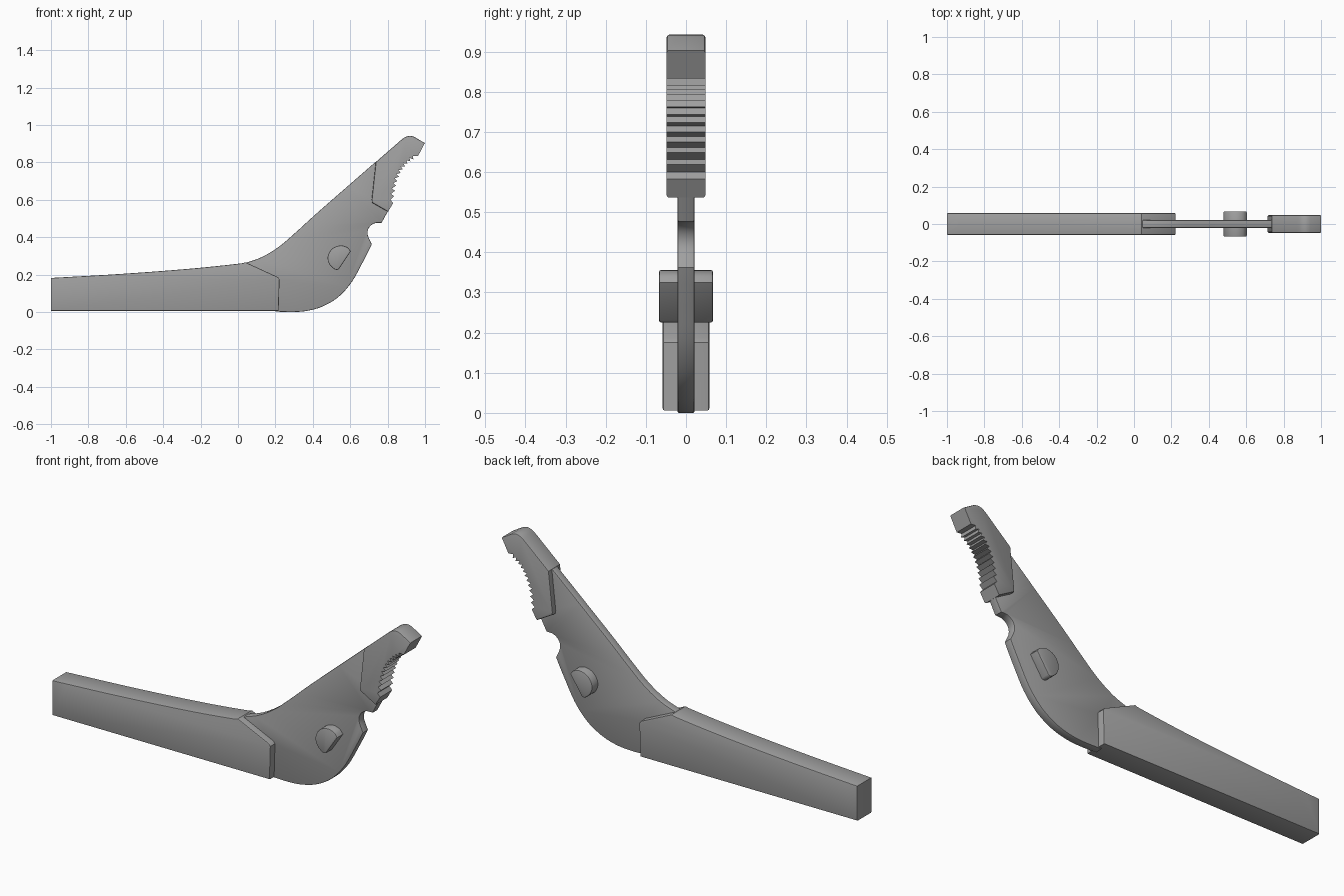
import bpy, bmesh, math
from mathutils import Vector

if "Cube" in bpy.data.objects:
    bpy.data.objects.remove(bpy.data.objects["Cube"])

grey = bpy.data.materials.new("plain grey")
grey.diffuse_color = (0.35, 0.35, 0.35, 1)
grey.use_nodes = True
grey.node_tree.nodes["Principled BSDF"].inputs["Base Color"].default_value = grey.diffuse_color


def curve(pts, steps=5):
    """Catmull-Rom curve through the points."""
    p = [Vector(q) for q in pts]
    p = [2 * p[0] - p[1]] + p + [2 * p[-1] - p[-2]]
    out = []
    for i in range(1, len(p) - 2):
        a, b, c, d = p[i - 1:i + 3]
        for k in range(steps):
            t = k / steps
            out.append(tuple(0.5 * (2 * b + (c - a) * t + (2 * a - 5 * b + 4 * c - d) * t * t
                                    + (3 * b - a - 3 * c + d) * t ** 3)))
    return out + [tuple(p[-2])]


def slab(name, outline, half, bevel, soft=lambda p: True):
    """Extrude an x-z outline symmetrically in y and round the rim edges chosen by soft()."""
    bm = bmesh.new()
    face = bm.faces.new([bm.verts.new((x, -half, z)) for x, z in outline])
    ext = bmesh.ops.extrude_face_region(bm, geom=[face], use_keep_orig=True)
    for v in ext["geom"]:
        if isinstance(v, bmesh.types.BMVert):
            v.co.y = half
    bmesh.ops.recalc_face_normals(bm, faces=bm.faces)
    rim = [e for e in bm.edges
           if abs(e.verts[0].co.y - e.verts[1].co.y) < 1e-5
           and all(soft(v.co) for v in e.verts)]
    bmesh.ops.bevel(bm, geom=rim, offset=bevel, segments=2, profile=0.5,
                    affect='EDGES', clamp_overlap=True)
    me = bpy.data.meshes.new(name)
    bm.to_mesh(me)
    bm.free()
    me.materials.append(grey)
    ob = bpy.data.objects.new(name, me)
    bpy.context.collection.objects.link(ob)
    return ob


# Thick handle with a slanted front end
handle_top = curve([(-1, .182), (-.62, .204), (-.25, .232), (0, .258), (.04, .266)])
slab("handle", handle_top + [(.212, .187), (.222, .175), (.217, .006), (-1, .006)],
     .058, .006, lambda p: p.x > -1.1)

# Thin body plate: upper edge, jaw end, round notch, belly
upper = curve([(.04, .262), (.13, .295), (.22, .35), (.31, .427), (.42, .527), (.58, .667), (.735, .802)])
notch = curve([(.768, .477), (.73, .474), (.701, .452), (.693, .415), (.715, .362)])
belly = curve([(.715, .36), (.665, .262), (.608, .16), (.54, .083), (.46, .033), (.38, .008), (.3, 0), (.2, .002)])
slab("body_plate", upper + [(.76, .8), (.745, .6), (.802, .54)] + notch + belly[1:] + [(.2, .17)],
     .021, .004)

# Jaw with a curved row of teeth
teeth = []
a, b, c = Vector((.935, .835)), Vector((.83, .78)), Vector((.815, .60))
count = 11


def arc(t):
    return a * (1 - t) ** 2 + b * 2 * t * (1 - t) + c * t * t


for i in range(count):
    teeth.append(tuple(arc(i / count)))
    t = (i + .35) / count
    d = (arc(t + .01) - arc(t)).normalized()
    teeth.append(tuple(arc(t) + Vector((-d.y, d.x)) * .018))
teeth.append(tuple(c))
tip = curve([(.87, .918), (.895, .936), (.92, .942), (.942, .937)], 3)
slab("toothed_jaw", [(.737, .802)] + tip + [(.999, .903), (.962, .833)] + teeth
     + [(.83, .583), (.802, .536), (.716, .585), (.715, .6)],
     .048, .006, lambda p: p.z > .89 or p.x < .81)

# D-shaped pin through the plate
pin = curve([(.603, .325), (.585, .346), (.55, .356), (.512, .345), (.487, .318),
             (.479, .285), (.49, .253), (.513, .231), (.528, .225), (.54, .23)], 3)
slab("pin", pin, .067, .005)

# Smooth shading with sharp corners kept
for ob in bpy.data.objects:
    ob.select_set(True)
    bpy.context.view_layer.objects.active = ob
bpy.ops.object.shade_smooth_by_angle(angle=math.radians(30))
